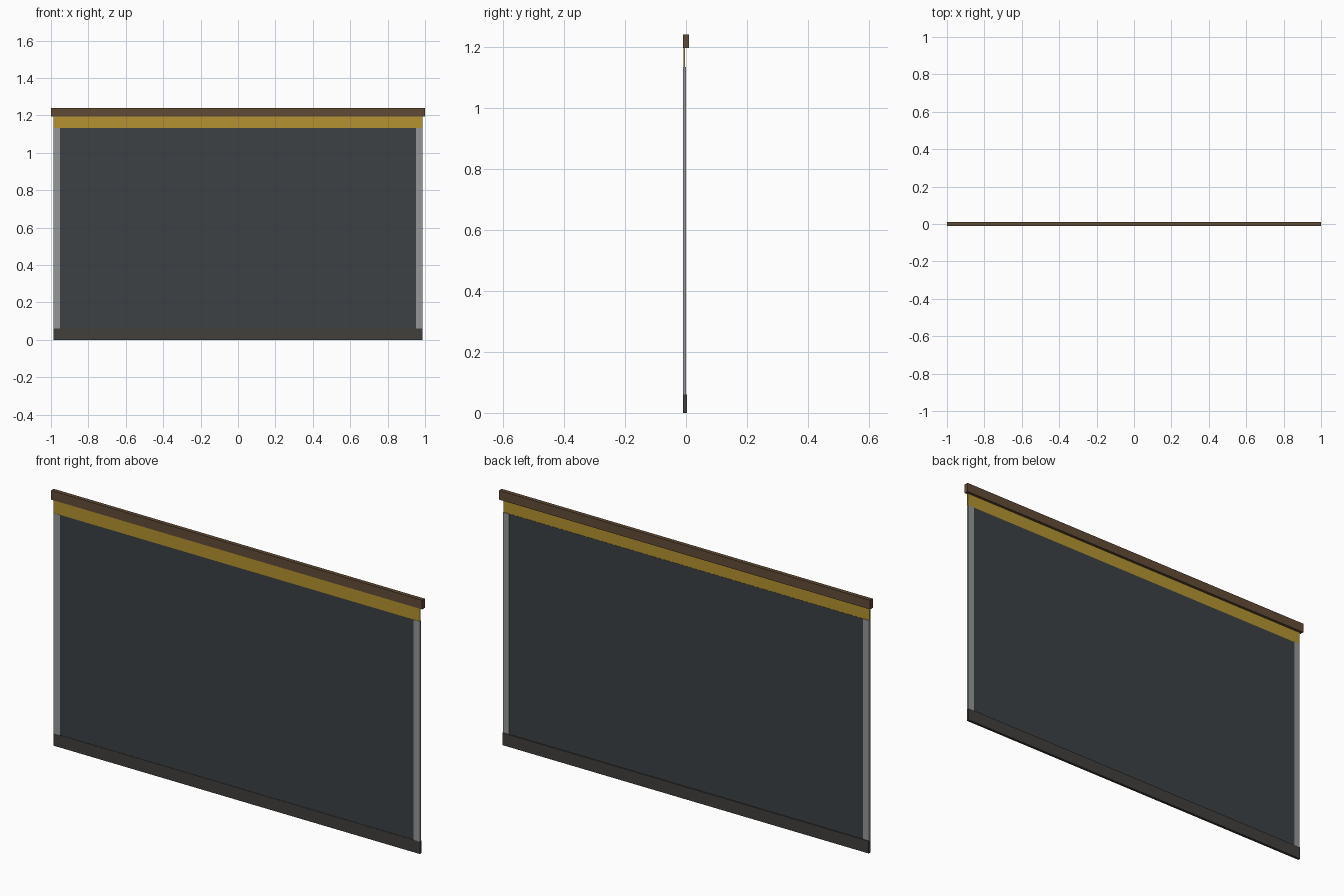
import bpy

if "Cube" in bpy.data.objects:
    bpy.data.objects.remove(bpy.data.objects["Cube"])


def material(name, rgb):
    m = bpy.data.materials.new(name)
    m.diffuse_color = (*rgb, 1)
    m.use_nodes = True
    m.node_tree.nodes["Principled BSDF"].inputs["Base Color"].default_value = m.diffuse_color
    return m


def box(name, x, y, z, mat=None):
    """Box from (min, max) ranges on each axis."""
    bpy.ops.mesh.primitive_cube_add(size=1, location=[sum(r) / 2 for r in (x, y, z)])
    ob = bpy.context.object
    ob.name = name
    ob.scale = [r[1] - r[0] for r in (x, y, z)]
    bpy.ops.object.transform_apply(location=False, rotation=False, scale=True)
    if mat:
        ob.data.materials.append(mat)
    return ob


wood = material("brown_wood", (0.12, 0.07, 0.035))
gold = material("gold_trim", (0.45, 0.29, 0.03))
slate = material("dark_panel", (0.045, 0.052, 0.056))
base = material("dark_base", (0.055, 0.05, 0.045))
metal = material("grey_metal", (0.3, 0.31, 0.31))

# Horizontal members
box("top_rail", (-1, 1), (-0.01, 0.01), (1.195, 1.24), wood)
box("gold_band", (-0.987, 0.987), (-0.009, -0.003), (1.133, 1.195), gold)
box("bottom_rail", (-0.987, 0.987), (-0.01, 0.003), (0, 0.06), base)

# Infill panel and side stiles
box("panel", (-0.953, 0.953), (-0.008, -0.002), (0.06, 1.133), slate)
for side, s in (("left", -1), ("right", 1)):
    box(side + "_stile", sorted((s * 0.953, s * 0.987)), (-0.01, 0.0), (0.06, 1.133), metal)
